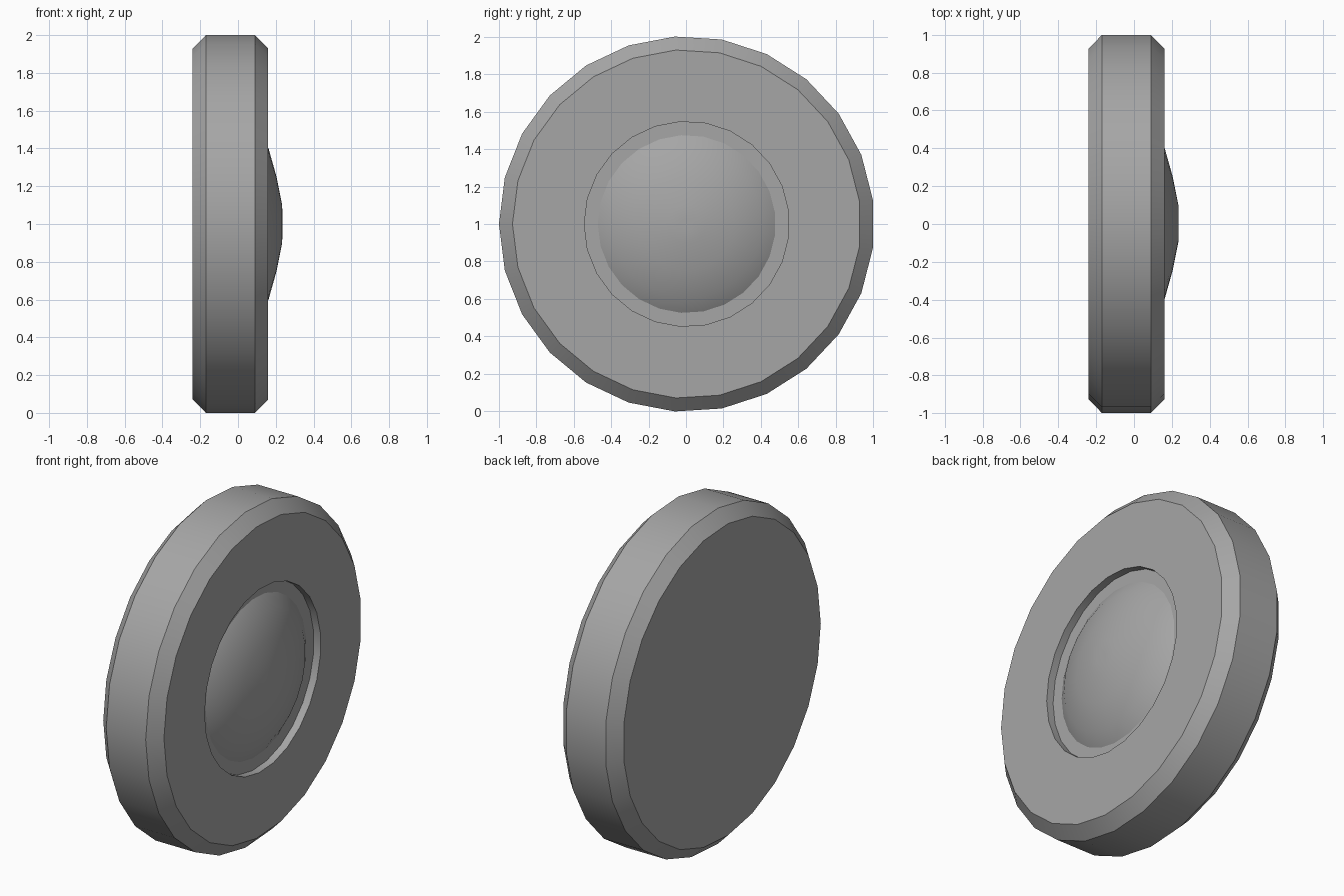
import bpy, bmesh, math

if "Cube" in bpy.data.objects:
    bpy.data.objects.remove(bpy.data.objects["Cube"])

SIDES = 25
CENTRE_Y, CENTRE_Z = 0.004, 1.0   # odd side count shifts the bounds slightly

grey = bpy.data.materials.new("mid_grey")
grey.diffuse_color = (0.38, 0.38, 0.38, 1)
grey.use_nodes = True
grey.node_tree.nodes["Principled BSDF"].inputs["Base Color"].default_value = grey.diffuse_color


def lathe(name, profile, cap_start, cap_end):
    """Revolve (x, radius) points about the x axis, with optional end caps."""
    bm = bmesh.new()
    rings = []
    for x, r in profile:
        ring = []
        for i in range(SIDES):
            a = math.pi + 2 * math.pi * i / SIDES   # one corner points to -y
            ring.append(bm.verts.new((x, CENTRE_Y + r * math.cos(a),
                                      CENTRE_Z + r * math.sin(a))))
        rings.append(ring)
    for a, b in zip(rings, rings[1:]):
        for i in range(SIDES):
            j = (i + 1) % SIDES
            # rings run counter-clockwise seen from +x
            bm.faces.new((a[i], a[j], b[j], b[i]))
    if cap_start:
        bm.faces.new(rings[0][::-1])
    if cap_end:
        bm.faces.new(rings[-1])
    mesh = bpy.data.meshes.new(name)
    bm.to_mesh(mesh)
    bm.free()
    mesh.materials.append(grey)
    ob = bpy.data.objects.new(name, mesh)
    bpy.context.collection.objects.link(ob)
    bpy.ops.object.select_all(action='DESELECT')
    ob.select_set(True)
    bpy.context.view_layer.objects.active = ob
    bpy.ops.object.shade_smooth_by_angle(angle=math.radians(30))
    return ob


# Chamfered disc with a shallow round recess on the +x face
lathe("wheel_body", [(-0.24, 0.93), (-0.17, 1.002), (0.09, 1.002),
                     (0.16, 0.93), (0.16, 0.547), (0.115, 0.547)], True, True)

# Low rounded hub cap sitting in the recess
lathe("hub_dome", [(0.113, 0.478), (0.162, 0.40), (0.204, 0.25),
                   (0.234, 0.10), (0.235, 0.03)], False, True)
